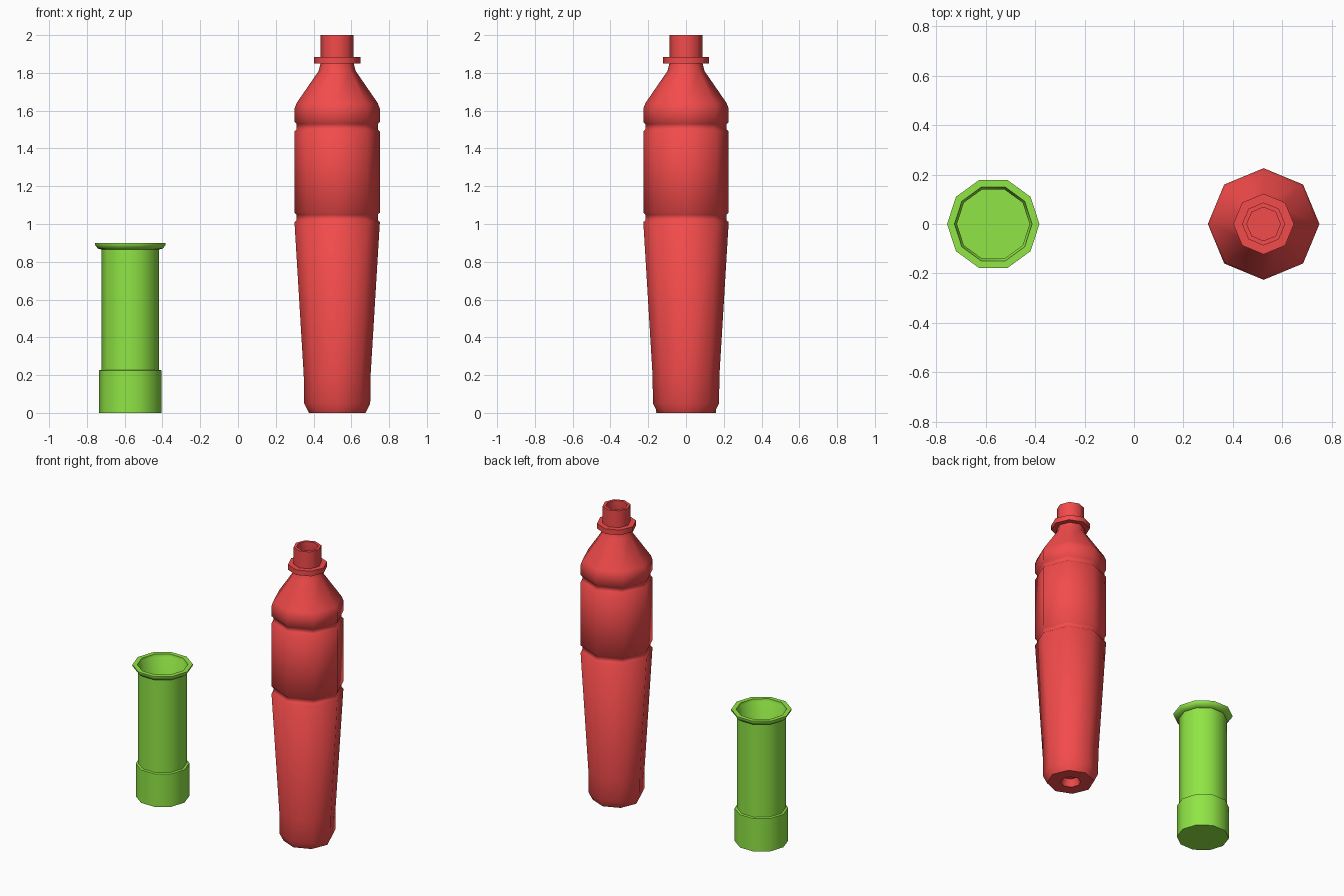
import bpy, bmesh
from math import cos, sin, pi, radians

if "Cube" in bpy.data.objects:
    bpy.data.objects.remove(bpy.data.objects["Cube"])


def material(name, color):
    m = bpy.data.materials.new(name)
    m.diffuse_color = color
    m.use_nodes = True
    m.node_tree.nodes["Principled BSDF"].inputs["Base Color"].default_value = m.diffuse_color
    return m


def lathe(name, profile, sides, x, mat):
    """Revolve (radius, z) points around a vertical axis; r = 0 closes to a point."""
    bm = bmesh.new()
    rings = []
    for r, z in profile:
        if r == 0:
            rings.append([bm.verts.new((0, 0, z))] * sides)
        else:
            rings.append([bm.verts.new((r * cos(2 * pi * i / sides),
                                        r * sin(2 * pi * i / sides), z))
                          for i in range(sides)])
    for a, b in zip(rings, rings[1:]):
        for i in range(sides):
            j = (i + 1) % sides
            corners = list(dict.fromkeys((a[i], a[j], b[j], b[i])))
            bm.faces.new(corners)
    bmesh.ops.recalc_face_normals(bm, faces=bm.faces)
    mesh = bpy.data.meshes.new(name)
    bm.to_mesh(mesh)
    bm.free()
    mesh.materials.append(mat)
    obj = bpy.data.objects.new(name, mesh)
    obj.location.x = x
    bpy.context.collection.objects.link(obj)
    bpy.ops.object.select_all(action='DESELECT')
    obj.select_set(True)
    bpy.context.view_layer.objects.active = obj
    bpy.ops.object.shade_smooth_by_angle(angle=radians(50))
    return obj


red = material("red_plastic", (0.9, 0.07, 0.07, 1))
green = material("green_plastic", (0.28, 0.78, 0.06, 1))

# Bottle: recessed base, tapered body, two grooves, shoulder, collar, open neck
bottle = [
    (0, 0.06), (0.05, 0.05), (0.065, 0), (0.15, 0), (0.175, 0.05), (0.177, 0.2),
    (0.226, 1.01), (0.215, 1.02), (0.215, 1.05), (0.226, 1.06),
    (0.226, 1.49), (0.215, 1.50), (0.215, 1.53), (0.226, 1.54),
    (0.226, 1.61), (0.215, 1.64), (0.098, 1.81), (0.088, 1.85),
    (0.123, 1.85), (0.123, 1.885), (0.087, 1.885), (0.087, 2.0),
    # inside wall
    (0.068, 2.0), (0.068, 1.83), (0.2, 1.62), (0.2, 1.01), (0.155, 0.08), (0, 0.08),
]
lathe("bottle", bottle, 8, 0.525, red)

# Cup: wide foot, straight wall, flared rim, hollow inside
cup = [
    (0, 0), (0.166, 0), (0.166, 0.225), (0.152, 0.228), (0.152, 0.865),
    (0.172, 0.87), (0.187, 0.89), (0.187, 0.9), (0.157, 0.9), (0.155, 0.88),
    (0.147, 0.87), (0.147, 0.03), (0, 0.03),
]
lathe("cup", cup, 10, -0.57, green)
